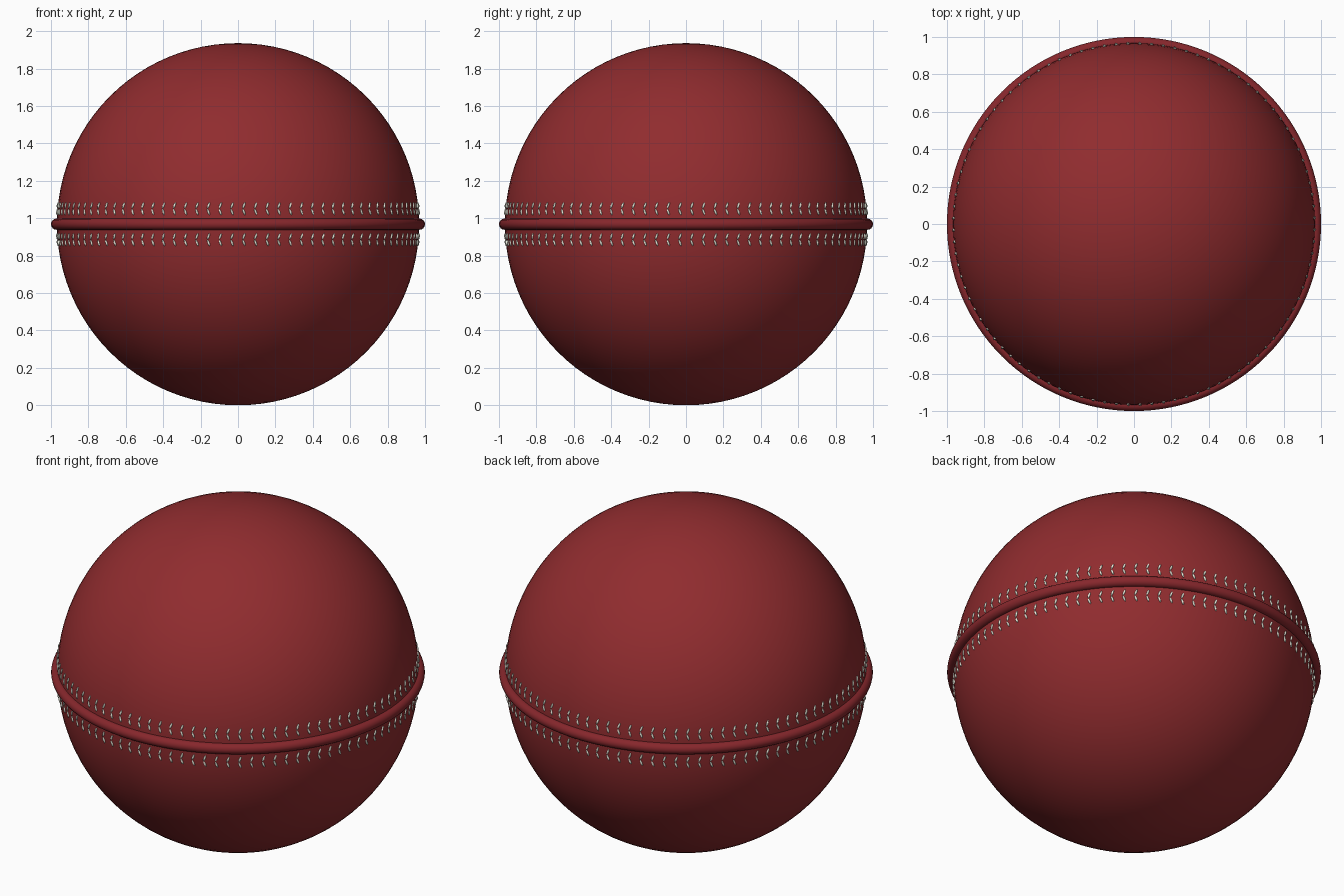
import bpy, bmesh, math
from mathutils import Matrix, Vector

if "Cube" in bpy.data.objects:
    bpy.data.objects.remove(bpy.data.objects["Cube"])

R, CZ = 0.968, 0.968      # ball radius and centre height
COUNT = 96                # stitches per row


def material(name, color):
    m = bpy.data.materials.new(name)
    m.diffuse_color = (*color, 1)
    m.use_nodes = True
    m.node_tree.nodes["Principled BSDF"].inputs["Base Color"].default_value = m.diffuse_color
    return m


def finish(obj, name, mat):
    obj.name = name
    obj.data.materials.append(mat)
    for p in obj.data.polygons:
        p.use_smooth = True


red = material("red_leather", (0.28, 0.025, 0.028))
dark_red = material("seam_red", (0.24, 0.02, 0.025))
cream = material("cream_thread", (0.85, 0.85, 0.74))

# Leather ball
bpy.ops.mesh.primitive_uv_sphere_add(segments=96, ring_count=48, radius=R, location=(0, 0, CZ))
finish(bpy.context.object, "ball", red)

# Raised equatorial seam
bpy.ops.mesh.primitive_torus_add(major_radius=0.97, minor_radius=0.03, major_segments=128,
                                 minor_segments=16, location=(0, 0, CZ))
finish(bpy.context.object, "seam", dark_red)


# One row of slanted stitches lying on the ball surface
def stitch_row(name, height, tilt):
    bm = bmesh.new()
    lat = math.asin(height / R)
    shape = Matrix.Diagonal((0.006, 0.006, 0.018, 1))
    for i in range(COUNT):
        lon = (i + 0.5) * 2 * math.pi / COUNT
        place = (Matrix.Rotation(lon, 4, 'Z') @ Matrix.Rotation(-lat, 4, 'Y')
                 @ Matrix.Translation(Vector((R + 0.001, 0, 0)))
                 @ Matrix.Rotation(tilt, 4, 'X'))
        bmesh.ops.create_uvsphere(bm, u_segments=8, v_segments=6, radius=1, matrix=place @ shape)
    mesh = bpy.data.meshes.new(name)
    bm.to_mesh(mesh)
    bm.free()
    obj = bpy.data.objects.new(name, mesh)
    bpy.context.collection.objects.link(obj)
    obj.location.z = CZ
    finish(obj, name, cream)


# Two rows either side of the seam, leaning opposite ways
for side, label in ((1, "upper"), (-1, "lower")):
    stitch_row(label + "_inner_stitches", side * 0.065, math.radians(20) * side)
    stitch_row(label + "_outer_stitches", side * 0.1, math.radians(-20) * side)
